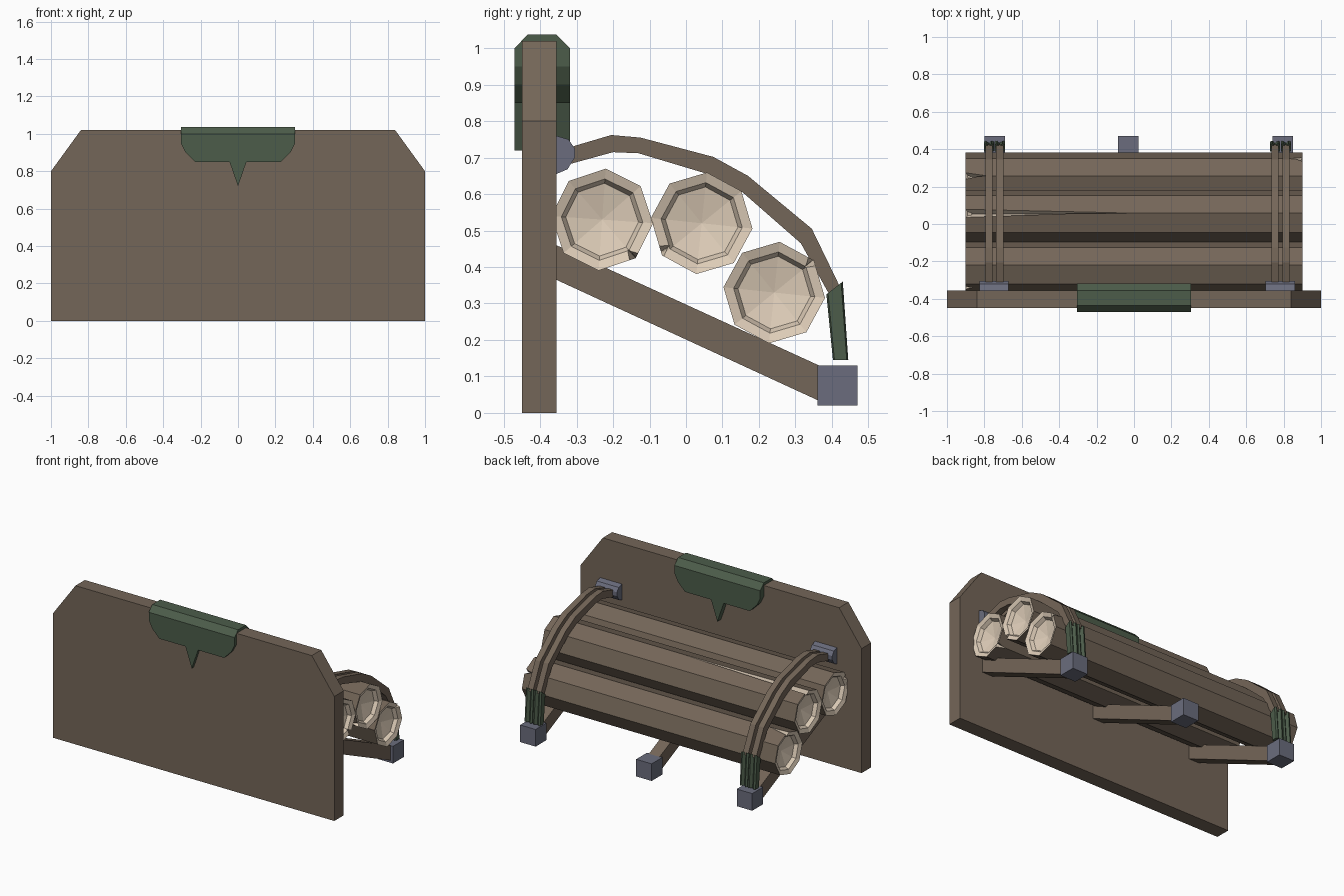
import bpy, bmesh, math
from mathutils import Vector, Matrix

if "Cube" in bpy.data.objects:
    bpy.data.objects.remove(bpy.data.objects["Cube"])


def material(name, rgb):
    m = bpy.data.materials.new(name)
    m.diffuse_color = (*rgb, 1)
    m.use_nodes = True
    m.node_tree.nodes["Principled BSDF"].inputs["Base Color"].default_value = m.diffuse_color
    return m


BARK = material("brown wood", (0.175, 0.133, 0.098))
CUT = material("pale cut wood", (0.73, 0.61, 0.48))
MOSS = material("dark green", (0.072, 0.107, 0.068))
METAL = material("blue grey metal", (0.145, 0.152, 0.205))


def finish(bm, name, mats):
    bmesh.ops.recalc_face_normals(bm, faces=bm.faces)
    me = bpy.data.meshes.new(name)
    bm.to_mesh(me)
    bm.free()
    for m in mats:
        me.materials.append(m)
    ob = bpy.data.objects.new(name, me)
    bpy.context.collection.objects.link(ob)
    return ob


def loft(name, rings, mat):
    """Closed solid through equally long rings of points."""
    bm = bmesh.new()
    vs = [[bm.verts.new(p) for p in r] for r in rings]
    n = len(vs[0])
    for a, b in zip(vs, vs[1:]):
        for i in range(n):
            j = (i + 1) % n
            bm.faces.new((a[i], a[j], b[j], b[i]))
    bm.faces.new(vs[0])
    bm.faces.new(vs[-1])
    return finish(bm, name, [mat])


def side_prism(name, yz, x0, x1, mat):
    return loft(name, [[(x, y, z) for y, z in yz] for x in (x0, x1)], mat)


def box(name, x0, x1, y0, y1, z0, z1, mat):
    return side_prism(name, [(y0, z0), (y1, z0), (y1, z1), (y0, z1)], x0, x1, mat)


def mirrored(half):
    return half + [(-x, z) for x, z in reversed(half) if x != 0]


# backboard with clipped top corners
board = [(1, 0), (1, 0.8), (0.84, 1.02), (-0.84, 1.02), (-1, 0.8), (-1, 0)]
loft("backboard", [[(x, y, z) for x, z in board] for y in (-0.45, -0.355)], BARK)

# green cap folded over the top edge, with a pointed flap on both faces
half = [(0.305, 1.0), (0.305, 0.95), (0.28, 0.9), (0.23, 0.85), (0.045, 0.85), (0, 0.72)]
flap = mirrored(half)
for name, y0, y1 in (("cap_front_flap", -0.47, -0.449), ("cap_back_flap", -0.356, -0.318)):
    loft(name, [[(x, y, z) for x, z in flap] for y in (y0, y1)], MOSS)
side_prism("cap_top", [(-0.47, 1.0), (-0.435, 1.037), (-0.355, 1.037), (-0.318, 1.0)],
           -0.305, 0.305, MOSS)


# logs: eight-sided bark with hollowed pale ends and split wedges
def log(name, cy, cz, turn, splits):
    bm = bmesh.new()
    profile = [(-0.845, 0), (-0.872, 0.1), (-0.885, 0.112), (-0.9, 0.14)]
    profile = [(-0.845, 0), (-0.868, 0.1), (-0.89, 0.112), (-0.9, 0.14)]
    profile += [(-x, r) for x, r in reversed(profile)]
    rings = []
    for x, r in profile:
        pts = [(x, cy, cz)] if r == 0 else [
            (x, cy + r * math.cos(math.radians(turn + 45 * i)),
             cz + r * math.sin(math.radians(turn + 45 * i))) for i in range(8)]
        rings.append([bm.verts.new(p) for p in pts])
    for k, (a, b) in enumerate(zip(rings, rings[1:])):
        for i in range(8):
            j = (i + 1) % 8
            corners = [a[i % len(a)]] + ([a[j]] if len(a) > 1 else [])
            corners += ([b[j]] if len(b) > 1 else []) + [b[i % len(b)]]
            bm.faces.new(corners).material_index = 0 if k == 3 else 1
    ob = finish(bm, name, [BARK, CUT])
    for side, angle, length, width in splits:
        a = math.radians(angle)
        out = Vector((0, math.cos(a), math.sin(a)))
        across = Vector((0, -math.sin(a), math.cos(a)))
        c = Vector((0, cy, cz))
        near, far = Vector((side * 0.92, 0, 0)), Vector((side * (0.9 - length), 0, 0))

        def section(base, w, depth):
            return [c + base + out * 0.17 + across * w, c + base + out * 0.17 - across * w,
                    c + base + out * depth]
        cutter = loft(name + "_split_cutter",
                      [section(near, width * 1.3, 0.085), section(far, 0.004, 0.136)], CUT)
        cutter.hide_render = True
        mod = ob.modifiers.new("split", 'BOOLEAN')
        mod.operation = 'DIFFERENCE'
        mod.solver = 'EXACT'
        mod.material_mode = 'TRANSFER'
        mod.object = cutter
        bpy.context.view_layer.objects.active = ob
        bpy.ops.object.modifier_apply(modifier=mod.name)
        bpy.data.objects.remove(cutter)


log("log_rear", -0.23, 0.53, 86, [(1, -49, 0.06, 0.03), (-1, 150, 0.05, 0.04)])
log("log_middle", 0.043, 0.52, 84, [(-1, 84, 0.86, 0.032), (1, 215, 0.06, 0.03)])
log("log_front", 0.242, 0.33, 84, [(-1, 84, 0.11, 0.03), (1, 40, 0.06, 0.03)])

# sloping support arms with metal end blocks
arm = [(-0.36, 0.367), (0.365, 0.033), (0.365, 0.13), (-0.36, 0.462)]
for cx in (-0.745, -0.03, 0.795):
    side_prism("support_arm", arm, cx - 0.038, cx + 0.038, BARK)
    box("arm_end_block", cx - 0.055, cx + 0.055, 0.36, 0.47, 0.02, 0.13, METAL)

# straps: bracket on the board, two curved bands, ribbed green tips
bracket = [(-0.356, 0.655), (-0.325, 0.668), (-0.305, 0.7), (-0.305, 0.725),
           (-0.322, 0.75), (-0.356, 0.76)]
band = [(-0.32, 0.728), (-0.205, 0.762), (-0.125, 0.755), (0.075, 0.702), (0.17, 0.65),
        (0.345, 0.505), (0.425, 0.34), (0.39, 0.33), (0.315, 0.465), (0.155, 0.605),
        (0.06, 0.655), (-0.13, 0.712), (-0.2, 0.715), (-0.32, 0.682)]
# rib section: (across x, depth 0..1)
rib = [(-0.027, 0.1), (-0.015, 0), (0, 0.3), (0.015, 0), (0.027, 0.1),
       (0.027, 0.9), (0.015, 1), (0, 0.7), (-0.015, 1), (-0.027, 0.9)]
for cx in (-0.748, 0.782):
    side_prism("strap_bracket", bracket, cx - 0.078, cx + 0.078, METAL)
    for dx in (-0.028, 0.03):
        x = cx + dx
        side_prism("strap_band", band, x - 0.019, x + 0.019, BARK)
        top = [(x + u, 0.385 + 0.045 * t, 0.325 + 0.035 * t) for u, t in rib]
        bottom = [(x + u, 0.403 + 0.042 * t, 0.145) for u, t in rib]
        loft("strap_tip", [top, bottom], MOSS)
